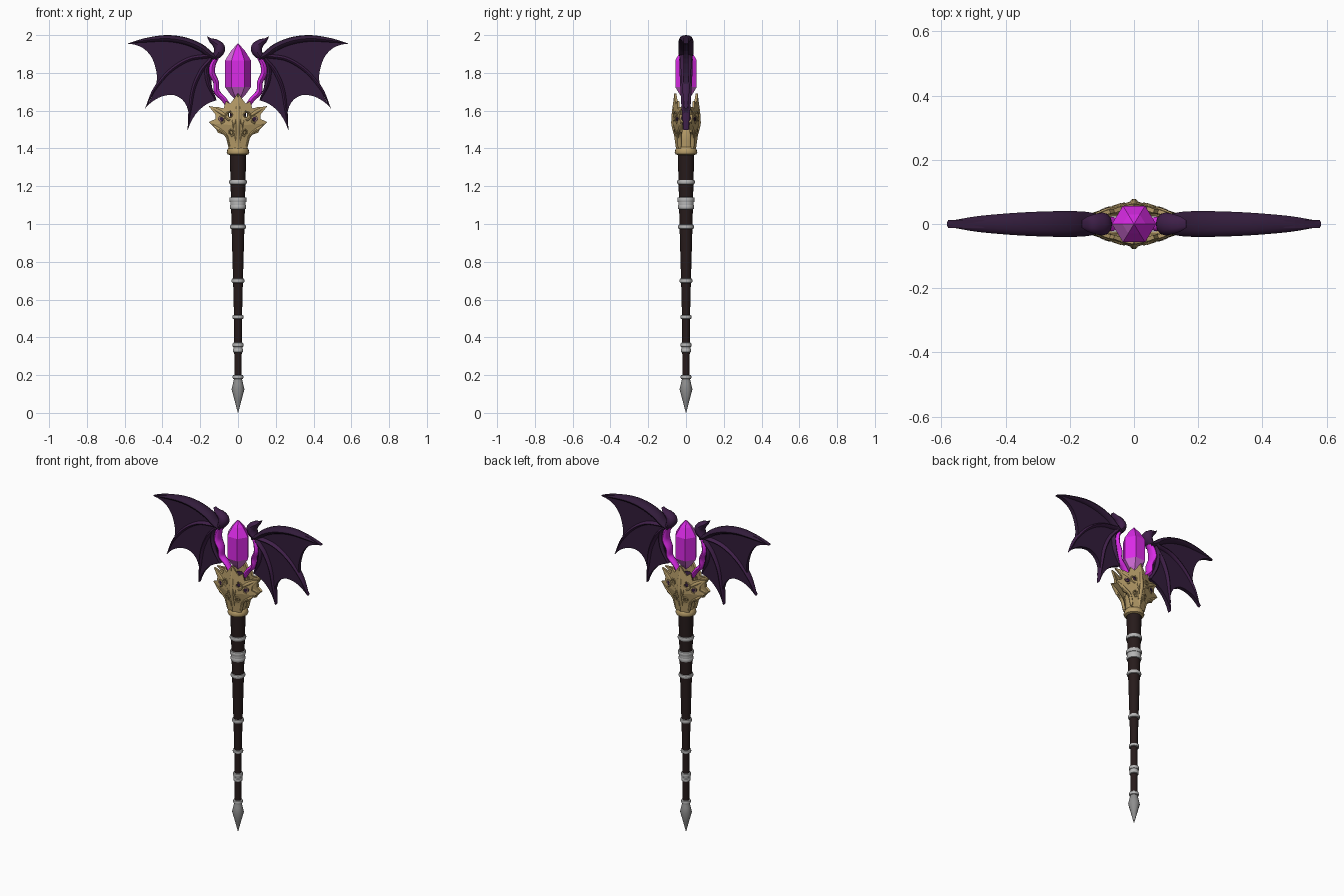
import bpy, bmesh, math
from mathutils import Vector


def material(name, rgb):
    m = bpy.data.materials.new(name)
    m.diffuse_color = (*rgb, 1)
    return m


WOOD = material("dark_wood", (0.020, 0.011, 0.011))
STEEL = material("steel", (0.46, 0.46, 0.46))
TIP = material("dark_steel", (0.27, 0.27, 0.27))
GOLD = material("old_gold", (0.47, 0.335, 0.14))
WING = material("wing_membrane", (0.032, 0.0115, 0.043))
BONE = material("wing_bone", (0.050, 0.014, 0.066))
GLOW = material("magenta", (0.74, 0.025, 0.84))
PALE = material("pale_magenta", (0.72, 0.17, 0.76))


def finish(bm, name, mats, mirror="", smooth=True):
    bmesh.ops.recalc_face_normals(bm, faces=bm.faces)
    me = bpy.data.meshes.new(name)
    bm.to_mesh(me)
    bm.free()
    for m in mats:
        me.materials.append(m)
    if smooth:
        me.shade_smooth()
        me.set_sharp_from_angle(angle=math.radians(38))
    ob = bpy.data.objects.new(name, me)
    bpy.context.collection.objects.link(ob)
    if mirror:
        mod = ob.modifiers.new("mirror", "MIRROR")
        mod.use_axis = ("x" in mirror, "y" in mirror, False)
        mod.use_mirror_merge = False
    return ob


def skin(bm, rings):
    for a, b in zip(rings, rings[1:]):
        for i in range(len(a)):
            j = (i + 1) % len(a)
            bm.faces.new((a[i], a[j], b[j], b[i]))
    bm.faces.new(rings[0])
    bm.faces.new(rings[-1])


def lathe(name, profile, mat, n=20, smooth=True):
    """Turned solid from (radius, z) points."""
    bm = bmesh.new()
    skin(bm, [[bm.verts.new((r * math.cos(2 * math.pi * i / n), r * math.sin(2 * math.pi * i / n), z))
               for i in range(n)] for r, z in profile])
    return finish(bm, name, [mat], smooth=smooth)


def tube(name, pts, mat, mirror, yf=lambda x, z: 0.0, n=12, steps=6):
    """Smooth swept limb; pts are (x, z, half width, half depth)."""
    P = [Vector(p) for p in pts]
    P = [2 * P[0] - P[1]] + P + [2 * P[-1] - P[-2]]
    path = []
    for k in range(1, len(P) - 2):
        a, b, c, d = P[k - 1:k + 3]
        for s in range(steps + (k == len(P) - 3)):
            t = s / steps
            path.append(0.5 * (2 * b + (c - a) * t + (2 * a - 5 * b + 4 * c - d) * t * t
                               + (3 * b - a - 3 * c + d) * t ** 3))
    bm = bmesh.new()
    rings = []
    for k, p in enumerate(path):
        q, r = path[max(k - 1, 0)], path[min(k + 1, len(path) - 1)]
        nx, nz = Vector((q[1] - r[1], r[0] - q[0])).normalized()
        w, h = max(p[2], 0.001), max(p[3], 0.001)
        ring = []
        for i in range(n):
            ang = 2 * math.pi * i / n
            c, s = math.cos(ang) * w, math.sin(ang) * h
            ring.append(bm.verts.new((p[0] + nx * c, yf(p[0], p[1]) + s, p[1] + nz * c)))
        rings.append(ring)
    skin(bm, rings)
    return finish(bm, name, [mat], mirror)


def sheet(name, loops, mat, thick, mirror, yf=lambda x, z: 0.0, cuts=0):
    """Plate cut from xz outlines (later loops are holes), bent by yf."""
    bm = bmesh.new()
    for loop in loops:
        vs = [bm.verts.new((x, 0, z)) for x, z in loop]
        for i in range(len(vs)):
            bm.edges.new((vs[i - 1], vs[i]))
    bmesh.ops.triangle_fill(bm, use_beauty=True, edges=bm.edges[:], normal=(0, -1, 0))
    if cuts:
        bmesh.ops.subdivide_edges(bm, edges=bm.edges[:], cuts=cuts, use_grid_fill=True)
        bmesh.ops.triangulate(bm, faces=bm.faces[:])
    for v in bm.verts:
        v.co.y = yf(v.co.x, v.co.z)
    ob = finish(bm, name, [mat], mirror, smooth=False)
    mod = ob.modifiers.new("thickness", "SOLIDIFY")
    mod.thickness, mod.offset = thick, 0
    return ob


# Shaft and pointed foot
lathe("shaft", [(0.019, 0.17), (0.021, 0.5), (0.026, 0.7), (0.034, 0.98), (0.039, 1.2), (0.044, 1.39)], WOOD)
lathe("foot_spike", [(0.001, 0.0), (0.018, 0.065), (0.034, 0.125), (0.027, 0.155), (0.02, 0.185)], TIP, 12)

# Metal bands: (z, radius, half height)
for k, (z, r, h) in enumerate([(0.19, 0.028, 0.011), (0.33, 0.027, 0.01), (0.36, 0.029, 0.012),
                               (0.345, 0.025, 0.02), (0.507, 0.03, 0.01), (0.70, 0.034, 0.012),
                               (0.985, 0.042, 0.012), (1.09, 0.043, 0.013), (1.128, 0.046, 0.014),
                               (1.108, 0.041, 0.025), (1.222, 0.047, 0.013)]):
    lathe(f"band_{k + 1}", [(r * 0.8, z - h), (r * 0.95, z - h * 0.8), (r, z - h * 0.3),
                            (r, z + h * 0.3), (r * 0.95, z + h * 0.8), (r * 0.8, z + h)], STEEL)

# Gold socket: collar, cone and dark core
lathe("collar", [(0.045, 1.365), (0.056, 1.37), (0.06, 1.38), (0.056, 1.395), (0.05, 1.405), (0.045, 1.41)], GOLD)
lathe("socket_cone", [(0.046, 1.39), (0.049, 1.44), (0.054, 1.49), (0.05, 1.5)], GOLD)
lathe("socket_core", [(0.045, 1.45), (0.045, 1.52), (0.042, 1.6), (0.03, 1.62)], WING)

DEPTH = [(1.39, 0.046), (1.46, 0.053), (1.53, 0.069), (1.6, 0.064), (1.70, 0.056)]


def plate_y(x, z):
    for (a, p), (b, q) in zip(DEPTH, DEPTH[1:]):
        if z <= b:
            break
    return 0.32 * abs(x) - (p + (q - p) * (z - a) / (b - a))


def oval(cx, cz, rx, rz):
    return [(cx + rx * math.cos(i * math.pi / 5), cz + rz * math.sin(i * math.pi / 5)) for i in range(10)]


# Thorny pierced plates, front and back, left and right
half = [(0, 1.40), (0.046, 1.40), (0.056, 1.45), (0.075, 1.475), (0.105, 1.485), (0.12, 1.515), (0.152, 1.54),
        (0.118, 1.555), (0.118, 1.58), (0.152, 1.622), (0.10, 1.618), (0.075, 1.61), (0.062, 1.65),
        (0.04, 1.635), (0.025, 1.655), (0, 1.69)]
sheet("thorn_plate", [half, oval(0.04, 1.58, 0.011, 0.018), oval(0.036, 1.49, 0.008, 0.016)],
      GOLD, 0.013, "xy", plate_y, 2)
tube("plate_ridge", [(0, 1.40, 0.006, 0.006), (0, 1.5, 0.011, 0.009), (0, 1.6, 0.012, 0.01),
                     (0, 1.69, 0.002, 0.003)], GOLD, "y", plate_y)
for k, (cx, cz, r, turn) in enumerate([(0.043, 1.575, 0.027, 1), (0.09, 1.555, 0.022, -1), (0.038, 1.485, 0.02, -1)]):
    pts = [(cx + turn * r * (1 - i / 11) * math.cos(i * 0.8 - 1.6), cz + r * (1 - i / 11) * math.sin(i * 0.8 - 1.6),
            0.0055 - i * 0.0003, 0.0055) for i in range(9)]
    tube(f"scroll_{k + 1}", pts, GOLD, "xy", lambda x, z: plate_y(x, z) - 0.006, 6, 3)
# Dark openings beside the outer scrolls, as thin inlays
sheet("outer_opening", [oval(0.09, 1.557, 0.015, 0.015)], WING, 0.004, "xy", lambda x, z: plate_y(x, z) - 0.008)
# Raised rims along the side thorns
tube("thorn_rim", [(0.045, 1.41, 0.006, 0.01), (0.062, 1.47, 0.008, 0.012), (0.105, 1.505, 0.01, 0.013),
                   (0.152, 1.54, 0.002, 0.004)], GOLD, "xy", plate_y)
tube("upper_thorn", [(0.06, 1.57, 0.006, 0.01), (0.10, 1.597, 0.011, 0.012), (0.153, 1.623, 0.002, 0.004)],
     GOLD, "xy", plate_y)

# Six-sided crystal with paler patches at the base and one tip facet
crystal = lathe("crystal", [(0.003, 1.645), (0.04, 1.685), (0.069, 1.725), (0.069, 1.865), (0.036, 1.918),
                            (0.002, 1.955)], GLOW, 6, False)
crystal.scale.y = 0.95
crystal.data.materials.append(PALE)
for f in crystal.data.polygons:
    c = f.center
    f.material_index = int(c.z < 1.71 or (c.z > 1.87 and c.x < -0.005 and c.y < 0))

# Glowing arms holding the crystal, with hooked claws on top
tube("glowing_arm", [(0.045, 1.615, 0.014, 0.02), (0.075, 1.66, 0.014, 0.022), (0.112, 1.70, 0.016, 0.026),
                     (0.116, 1.75, 0.015, 0.03), (0.138, 1.80, 0.017, 0.034), (0.132, 1.85, 0.016, 0.03),
                     (0.11, 1.885, 0.012, 0.022)], GLOW, "x")
tube("claw", [(0.135, 1.875, 0.012, 0.025), (0.108, 1.9, 0.024, 0.034), (0.098, 1.93, 0.03, 0.036),
              (0.118, 1.957, 0.022, 0.032), (0.143, 1.972, 0.012, 0.024), (0.163, 1.992, 0.001, 0.012)], BONE, "x")

# Wing membrane: scalloped outline of (start, control) arcs
arcs = [((0.12, 1.88), (0.20, 1.985)), ((0.35, 1.992), (0.48, 2.0)), ((0.58, 1.955), (0.46, 1.945)),
        ((0.435, 1.82), (0.41, 1.73)), ((0.49, 1.615), (0.42, 1.69)), ((0.34, 1.683), (0.24, 1.655)),
        ((0.265, 1.50), (0.225, 1.625)), ((0.115, 1.655), (0.165, 1.76))]
outline = []
for k, (a, c) in enumerate(arcs):
    b = arcs[(k + 1) % len(arcs)][0]
    for i in range(8):
        t = i / 8
        outline.append(tuple((1 - t) ** 2 * a[j] + 2 * t * (1 - t) * c[j] + t * t * b[j] for j in (0, 1)))
sheet("wing_membrane", [outline], WING, 0.024, "x")

# Wing bones: leading edge, two long fingers and the inner edge
tube("wing_leading_edge", [(0.11, 1.875, 0.012, 0.03), (0.15, 1.897, 0.018, 0.038), (0.20, 1.935, 0.02, 0.04),
                           (0.28, 1.968, 0.02, 0.039), (0.38, 1.982, 0.018, 0.034), (0.49, 1.972, 0.012, 0.024),
                           (0.582, 1.954, 0.002, 0.008)], WING, "x")
tube("wing_finger_outer", [(0.15, 1.89, 0.012, 0.036), (0.26, 1.872, 0.012, 0.032), (0.36, 1.81, 0.011, 0.027),
                           (0.44, 1.715, 0.009, 0.02), (0.491, 1.612, 0.001, 0.006)], BONE, "x")
tube("wing_finger_inner", [(0.14, 1.875, 0.012, 0.036), (0.195, 1.81, 0.012, 0.034), (0.235, 1.72, 0.011, 0.03),
                           (0.252, 1.62, 0.009, 0.024), (0.266, 1.497, 0.001, 0.012)], BONE, "x")
tube("wing_inner_edge", [(0.145, 1.875, 0.012, 0.03), (0.166, 1.82, 0.012, 0.032), (0.155, 1.74, 0.012, 0.03),
                         (0.118, 1.658, 0.004, 0.018)], BONE, "x")
